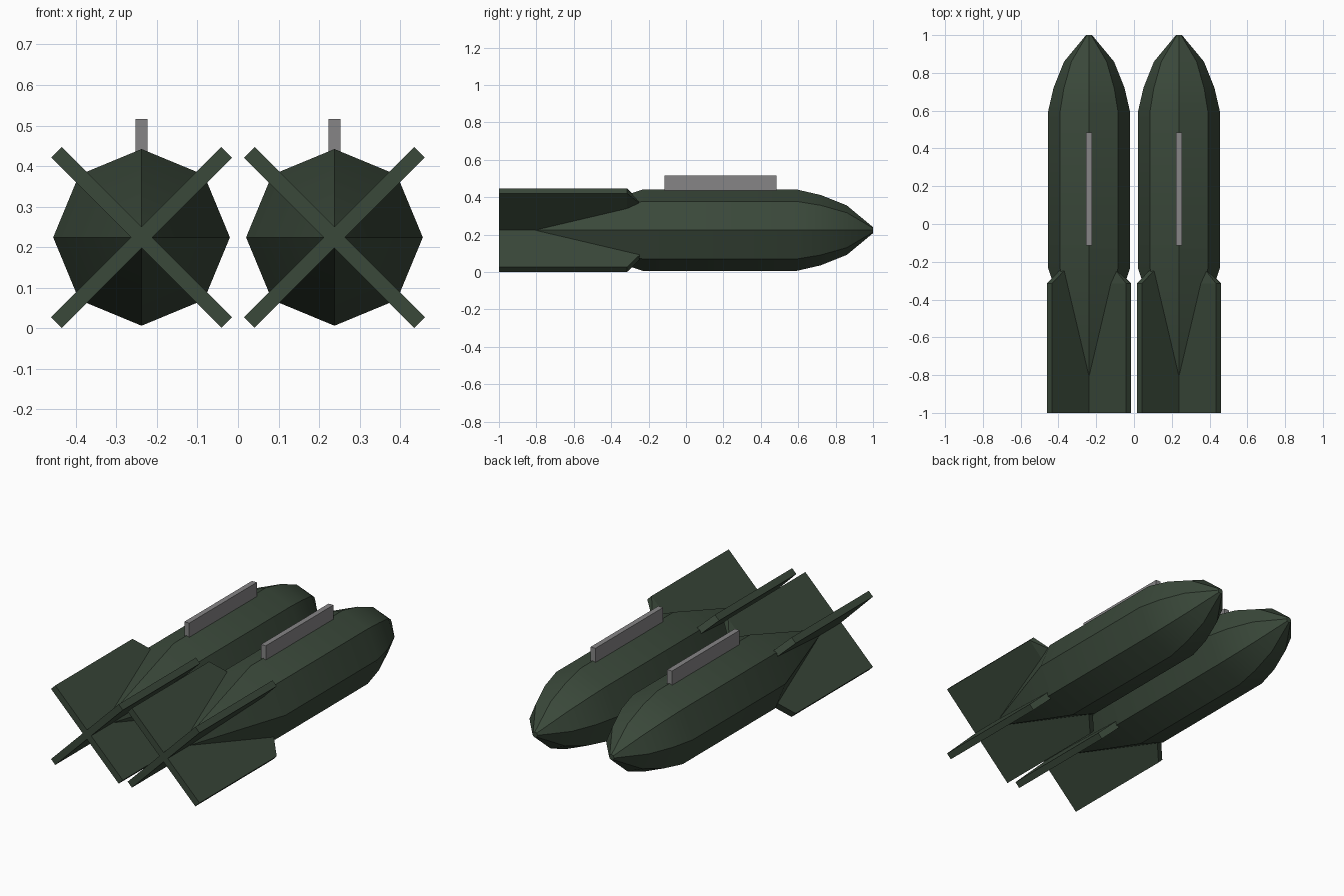
import bpy, bmesh, math
from mathutils import Matrix

old = bpy.data.objects.get("Cube")
if old:
    bpy.data.objects.remove(old, do_unlink=True)

CENTRE_X, CENTRE_Z = 0.238, 0.224


def material(name, rgb):
    mat = bpy.data.materials.new(name)
    mat.use_nodes = True
    mat.diffuse_color = (*rgb, 1)
    mat.node_tree.nodes["Principled BSDF"].inputs["Base Color"].default_value = (*rgb, 1)
    return mat


GREEN = material("dark_green", (0.042, 0.065, 0.042))
GREY = material("rail_grey", (0.24, 0.235, 0.24))


def finish(bm, name, mat, x):
    bmesh.ops.recalc_face_normals(bm, faces=bm.faces)
    mesh = bpy.data.meshes.new(name)
    bm.to_mesh(mesh)
    bm.free()
    mesh.materials.append(mat)
    obj = bpy.data.objects.new(name, mesh)
    obj.location = (x, 0, CENTRE_Z)
    bpy.context.collection.objects.link(obj)
    return obj


def loft(bm, rings):
    """Skin a list of equal-length point rings and cap both ends."""
    loops = [[bm.verts.new(p) for p in ring] for ring in rings]
    n = len(loops[0])
    for a, b in zip(loops, loops[1:]):
        for i in range(n):
            j = (i + 1) % n
            bm.faces.new((a[i], a[j], b[j], b[i]))
    bm.faces.new(loops[0])
    bm.faces.new(loops[-1])


def body(side, x):
    # Eight-sided hull: tapered tail, straight middle, rounded nose
    profile = [(-0.88, 0.002), (-0.23, 0.218), (0.59, 0.218),
               (0.72, 0.188), (0.86, 0.132), (1.0, 0.016)]
    angles = [math.tau * i / 8 for i in range(8)]
    bm = bmesh.new()
    loft(bm, [[(r * math.cos(a), y, r * math.sin(a)) for a in angles]
              for y, r in profile])
    obj = finish(bm, side + "_body", GREEN, x)
    bpy.ops.object.select_all(action="DESELECT")
    obj.select_set(True)
    bpy.context.view_layer.objects.active = obj
    bpy.ops.object.shade_smooth_by_angle(angle=math.radians(35))


def fin(name, x, angle, pointed):
    # Plate with a sloping leading corner; one fin narrows to a point there
    half, outer, inner = 0.0185, 0.297, 0.195
    tip = 0.002 if pointed else half
    bm = bmesh.new()
    loft(bm, [[(0, y, -half), (outer, y, -half), (outer, y, half), (0, y, half)]
              for y in (-1.0, -0.315)]
         + [[(0, -0.24, -tip), (inner, -0.24, -tip),
             (inner, -0.24, tip), (0, -0.24, tip)]])
    bm.transform(Matrix.Rotation(-angle, 4, "Y"))
    finish(bm, name, GREEN, x)


def rail(side, x):
    # Mounting rail along the top ridge
    bm = bmesh.new()
    bmesh.ops.create_cube(bm, size=1)
    bm.transform(Matrix.Translation((0, 0.185, 0.249))
                 @ Matrix.Diagonal((0.03, 0.6, 0.085, 1)))
    finish(bm, side + "_rail", GREY, x)


for side, x in (("left", CENTRE_X), ("right", -CENTRE_X)):
    body(side, x)
    rail(side, x)
    for i, place in enumerate(("upper_left", "upper_right", "lower_right", "lower_left")):
        fin(f"{side}_fin_{place}", x, math.radians(45 + 90 * i), i == 0)
